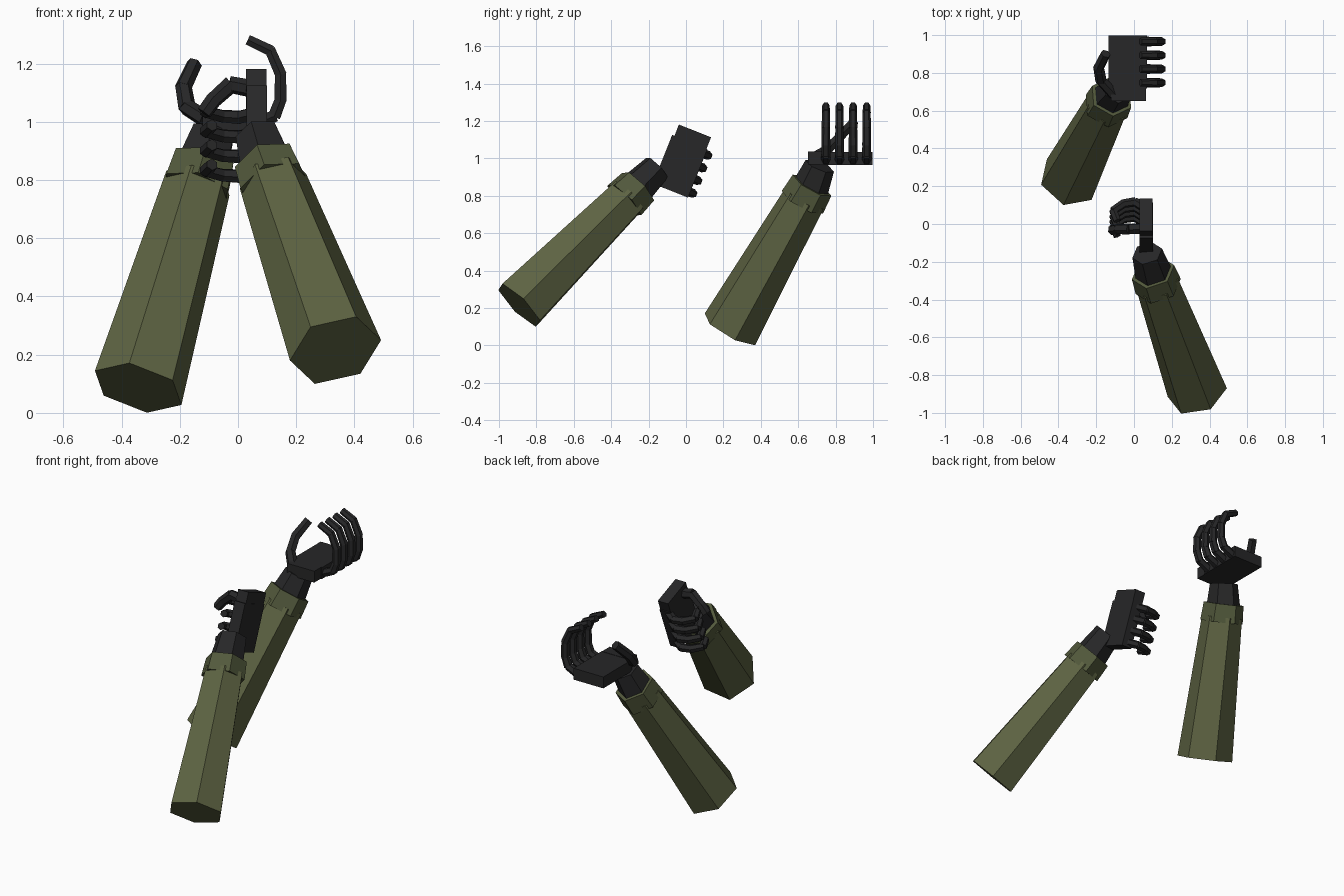
import bpy, bmesh
from math import cos, sin, pi, radians
from mathutils import Vector as V

if "Cube" in bpy.data.objects:
    bpy.data.objects.remove(bpy.data.objects["Cube"])


def material(name, color):
    m = bpy.data.materials.new(name)
    m.diffuse_color = (*color, 1)
    m.use_nodes = True
    m.node_tree.nodes["Principled BSDF"].inputs["Base Color"].default_value = m.diffuse_color
    return m


OLIVE = material("olive cloth", (0.11, 0.125, 0.055))
CUFF = material("cuff cloth", (0.085, 0.1, 0.045))
DARK = material("dark metal", (0.02, 0.02, 0.021))


def finish(bm, name, mat):
    bmesh.ops.recalc_face_normals(bm, faces=bm.faces)
    me = bpy.data.meshes.new(name)
    bm.to_mesh(me)
    bm.free()
    me.materials.append(mat)
    ob = bpy.data.objects.new(name, me)
    bpy.context.collection.objects.link(ob)
    return ob


def add_prism(bm, a, b, r0, r1, ref, n=6, twist=0):
    """Tapered prism from a to b, first corner pointing along ref."""
    a, b, ref = V(a), V(b), V(ref)
    d = (b - a).normalized()
    u = (ref - d * ref.dot(d)).normalized()
    w = d.cross(u)
    rings = []
    for c, r in ((a, r0), (b, r1)):
        rings.append([bm.verts.new(c + r * (u * cos(2 * pi * k / n + twist)
                                            + w * sin(2 * pi * k / n + twist)))
                      for k in range(n)])
    for k in range(n):
        j = (k + 1) % n
        bm.faces.new((rings[0][k], rings[0][j], rings[1][j], rings[1][k]))
    bm.faces.new(rings[0])
    bm.faces.new(rings[1])


def prism(name, mat, *args, **kw):
    bm = bmesh.new()
    add_prism(bm, *args, **kw)
    return finish(bm, name, mat)


def add_box(bm, to_world, f, s, n):
    vs = [bm.verts.new(to_world(x, y, z)) for x in f for y in s for z in n]
    for q in ((0, 1, 3, 2), (4, 5, 7, 6), (0, 1, 5, 4),
              (2, 3, 7, 6), (0, 2, 6, 4), (1, 3, 7, 5)):
        bm.faces.new([vs[i] for i in q])


def arm(side, base, cuff, wrist_end, ref):
    base, cuff = V(base), V(cuff)
    d = (cuff - base).normalized()
    top = cuff + d * 0.108
    # hexagonal sleeve, cuff band and wrist
    prism(side + "_sleeve", OLIVE, base, cuff + d * 0.03, 0.162, 0.118, ref)
    prism(side + "_cuff", CUFF, cuff, top, 0.126, 0.118, ref, twist=radians(15))
    prism(side + "_wrist", DARK, top - d * 0.02, wrist_end, 0.1, 0.082, ref,
          twist=radians(15))


def hand(side, centre, F, S, N, curl, thumb):
    """F = finger direction, S = thumb side, N = palm normal."""
    c, F, S, N = V(centre), V(F).normalized(), V(S).normalized(), V(N)

    def world(f, s, n):
        return c + F * f + S * s + N * n

    # palm plate with thumb block
    bm = bmesh.new()
    add_box(bm, world, (-0.103, 0.1), (-0.14, 0.14), (-0.035, 0.035))
    add_box(bm, world, (-0.09, 0.095), (0.13, 0.205), (-0.033, 0.037))
    finish(bm, side + "_palm", DARK)

    def digit(name, pts, r, ref):
        bm = bmesh.new()
        for i, (p, q) in enumerate(zip(pts, pts[1:])):
            e = (q - p) * 0.06
            add_prism(bm, p - e, q + e, r - 0.001 * i, r - 0.001 * i - 0.002, ref)
        finish(bm, name, DARK)

    # four fingers and a thumb
    for i in range(4):
        s = -0.109 + 0.0727 * i
        digit(f"{side}_finger_{i + 1}", [world(f, s, n) for f, n in curl], 0.026, S)
    digit(side + "_thumb", [world(*p) for p in thumb], 0.031, F)


# near arm with closed hand
arm("near", (0.335, -0.892, 0.215), (0.128, -0.33, 0.775), (0.07, -0.155, 0.95),
    (0.155, 0.023, 0.035))
hand("near", (0.065, -0.03, 0.957), (0, 0.93, -0.37), (0, 0.37, 0.93), (-1, 0, 0),
     [(0.075, 0.0), (0.115, 0.06), (0.105, 0.12), (0.065, 0.175), (0.01, 0.155)],
     [(-0.05, 0.145, 0.0), (-0.06, 0.16, 0.09), (-0.04, 0.11, 0.15), (-0.03, 0.07, 0.18)])

# far arm with open hand
arm("far", (-0.343, 0.235, 0.086), (-0.145, 0.622, 0.765), (-0.085, 0.715, 0.96),
    (0.149, 0.027, -0.059))
hand("far", (-0.032, 0.857, 1.0), (1, 0, 0), (0, -1, 0), (0, 0, 1),
     [(0.09, -0.01), (0.157, 0.02), (0.178, 0.075), (0.178, 0.165),
      (0.143, 0.245), (0.07, 0.28)],
     [(-0.08, 0.165, 0.01), (-0.143, 0.097, 0.05), (-0.155, 0.03, 0.12),
      (-0.12, -0.04, 0.195)])
